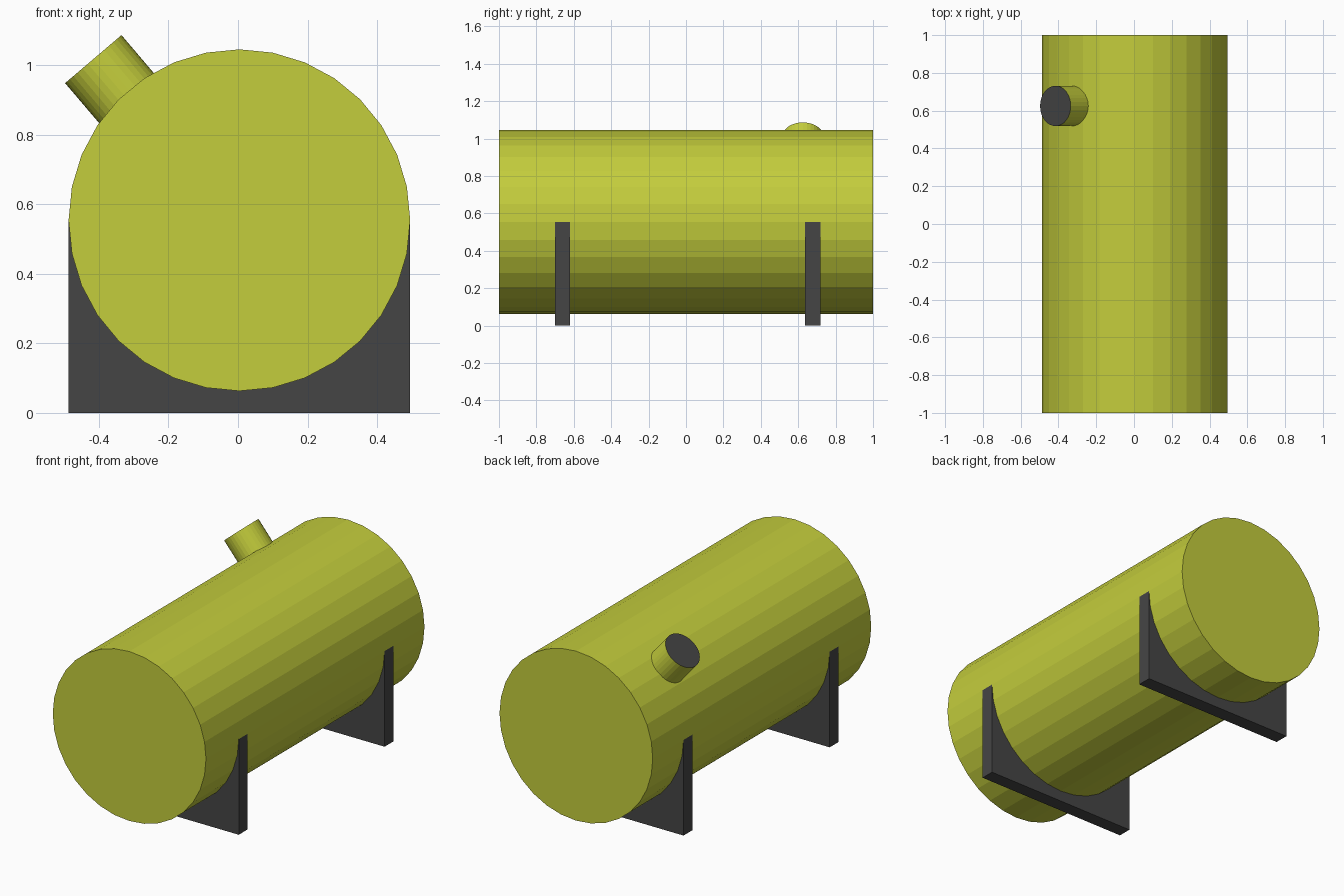
import bpy, bmesh, math
from mathutils import Matrix, Vector

if "Cube" in bpy.data.objects:
    bpy.data.objects.remove(bpy.data.objects["Cube"])

CX, CZ, R = 0.004, 0.554, 0.491


def material(name, rgb):
    m = bpy.data.materials.new(name)
    m.diffuse_color = (*rgb, 1)
    m.use_nodes = True
    m.node_tree.nodes["Principled BSDF"].inputs["Base Color"].default_value = m.diffuse_color
    return m


yellow = material("yellow_paint", (0.55, 0.61, 0.045))
dark = material("dark_grey", (0.06, 0.06, 0.06))


def make_object(name, bm, mats):
    bmesh.ops.recalc_face_normals(bm, faces=bm.faces)
    mesh = bpy.data.meshes.new(name)
    bm.to_mesh(mesh)
    bm.free()
    for m in mats:
        mesh.materials.append(m)
    ob = bpy.data.objects.new(name, mesh)
    bpy.context.collection.objects.link(ob)
    return ob


def cylinder(name, radius, start, end, mats, dark_end=False):
    start, end = Vector(start), Vector(end)
    axis = end - start
    rot = axis.to_track_quat('Z', 'Y').to_matrix().to_4x4()
    bm = bmesh.new()
    bmesh.ops.create_cone(bm, cap_ends=True, segments=32, radius1=radius,
                          radius2=radius, depth=axis.length,
                          matrix=Matrix.Translation((start + end) / 2) @ rot)
    if dark_end:
        max(bm.faces, key=lambda f: f.calc_center_median().dot(axis)).material_index = 1
    return make_object(name, bm, mats)


def saddle(name, y0, y1):
    # upright plate with a round cradle sunk slightly into the tank
    r = R - 0.015
    pts = [(CX - R, CZ), (CX - R, 0), (CX + R, 0), (CX + R, CZ)]
    pts += [(CX + r * math.cos(a), CZ - r * math.sin(a))
            for a in (math.pi * i / 16 for i in range(17))]
    bm = bmesh.new()
    face = bm.faces.new([bm.verts.new((x, y0, z)) for x, z in pts])
    ext = bmesh.ops.extrude_face_region(bm, geom=[face], use_keep_orig=True)
    bmesh.ops.translate(bm, vec=(0, y1 - y0, 0),
                        verts=[v for v in ext["geom"] if isinstance(v, bmesh.types.BMVert)])
    return make_object(name, bm, [dark])


# Tank body
cylinder("tank_body", R, (CX, -1, CZ), (CX, 1, CZ), [yellow])

# Filler neck with a dark end, leaning out to the left
tip = Vector((-0.416, 0.625, 1.017))
axis = Vector((-0.648, 0, 0.761)).normalized()
cylinder("filler_neck", 0.1065, tip - axis * 0.28, tip, [yellow, dark], dark_end=True)

# Support saddles
saddle("front_saddle", -0.70, -0.62)
saddle("rear_saddle", 0.635, 0.718)
